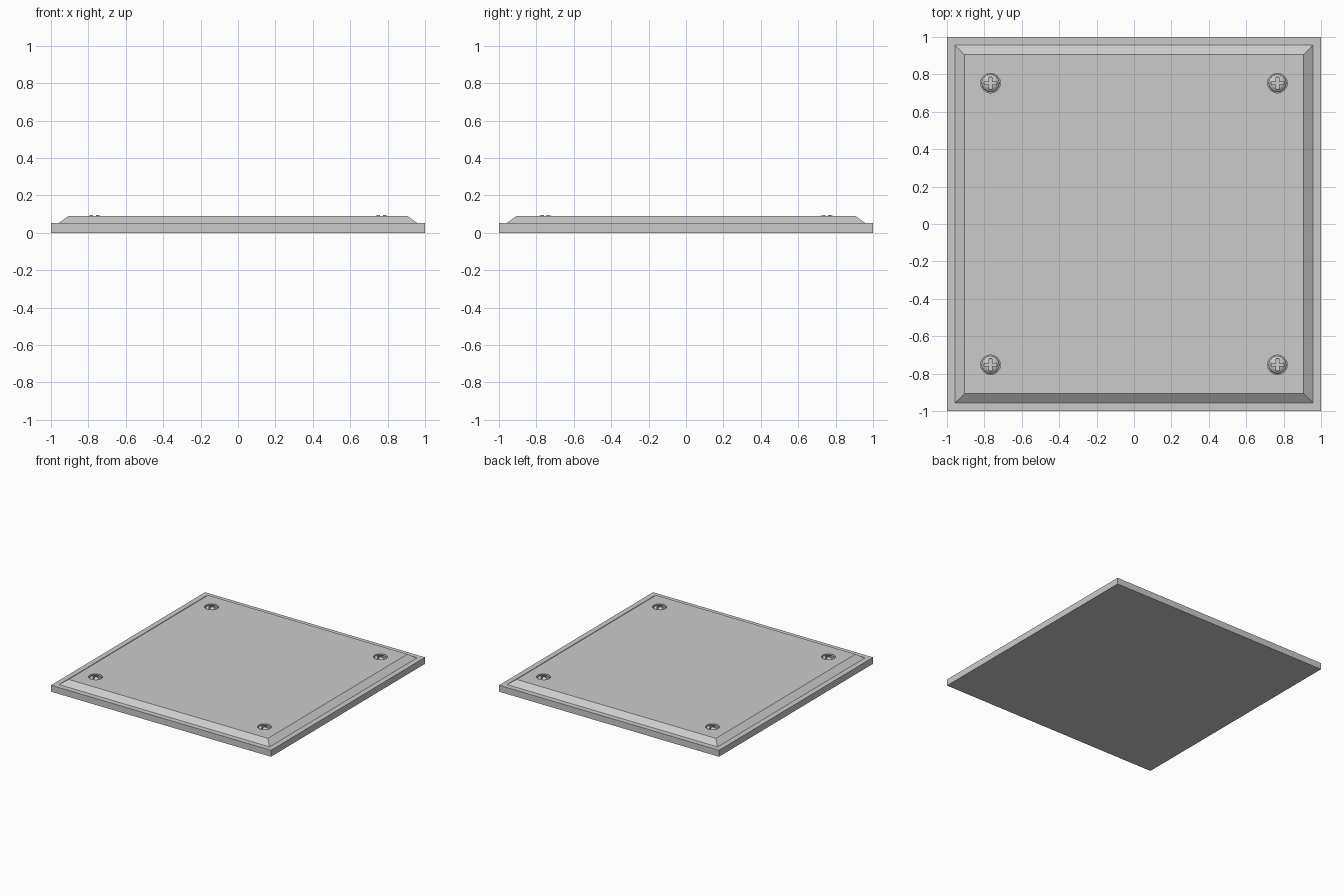
import bpy, bmesh, math
from mathutils import Matrix, Vector

if "Cube" in bpy.data.objects:
    bpy.data.objects.remove(bpy.data.objects["Cube"])

SCREWS = [(sx * 0.767, sy * 0.753) for sx in (-1, 1) for sy in (-1, 1)]


def make_object(name, bm):
    bmesh.ops.recalc_face_normals(bm, faces=bm.faces)
    mesh = bpy.data.meshes.new(name)
    bm.to_mesh(mesh)
    bm.free()
    obj = bpy.data.objects.new(name, mesh)
    bpy.context.collection.objects.link(obj)
    return obj


def loft(bm, rings):
    """Skin a list of equal-length point rings and cap both ends."""
    loops = [[bm.verts.new(p) for p in ring] for ring in rings]
    n = len(loops[0])
    for a, b in zip(loops, loops[1:]):
        for i in range(n):
            j = (i + 1) % n
            bm.faces.new((a[i], a[j], b[j], b[i]))
    bm.faces.new(loops[0][::-1])
    bm.faces.new(loops[-1])


def square(h, z):
    return [(-h, -h, z), (h, -h, z), (h, h, z), (-h, h, z)]


def circle(r, z, cx=0, cy=0, n=16):
    return [(cx + r * math.cos(2 * math.pi * i / n),
             cy + r * math.sin(2 * math.pi * i / n), z) for i in range(n)]


def cut(obj, cutter):
    mod = obj.modifiers.new("cut", 'BOOLEAN')
    mod.operation = 'DIFFERENCE'
    mod.solver = 'EXACT'
    mod.object = cutter
    bpy.context.view_layer.objects.active = obj
    bpy.ops.object.modifier_apply(modifier=mod.name)
    bpy.data.objects.remove(cutter)


# Stepped plate: flat slab with a chamfered raised panel
bm = bmesh.new()
loft(bm, [square(1, 0), square(1, 0.053), square(0.957, 0.053), square(0.906, 0.09)])
plate = make_object("plate", bm)

# Round recesses for the screws
bm = bmesh.new()
for x, y in SCREWS:
    loft(bm, [circle(0.053, 0.065, x, y), circle(0.053, 0.12, x, y)])
cut(plate, make_object("recess_cutter", bm))

# Domed screw head with a cross slot
bm = bmesh.new()
loft(bm, [circle(r, z) for r, z in
          ((0.048, 0.06), (0.048, 0.072), (0.043, 0.083), (0.030, 0.092), (0.014, 0.096))])
screw = make_object("screw", bm)
bm = bmesh.new()
a, w = 0.034, 0.007
cross = [(w, -a), (w, -w), (a, -w), (a, w), (w, w), (w, a),
         (-w, a), (-w, w), (-a, w), (-a, -w), (-w, -w), (-w, -a)]
loft(bm, [[(x, y, z) for x, y in cross] for z in (0.076, 0.12)])
cut(screw, make_object("slot_cutter", bm))

# One screw in every corner
for i, (x, y) in enumerate(SCREWS):
    obj = screw if i == 0 else screw.copy()
    if i:
        bpy.context.collection.objects.link(obj)
    obj.name = f"screw_{i + 1}"
    obj.location = (x, y, 0)
